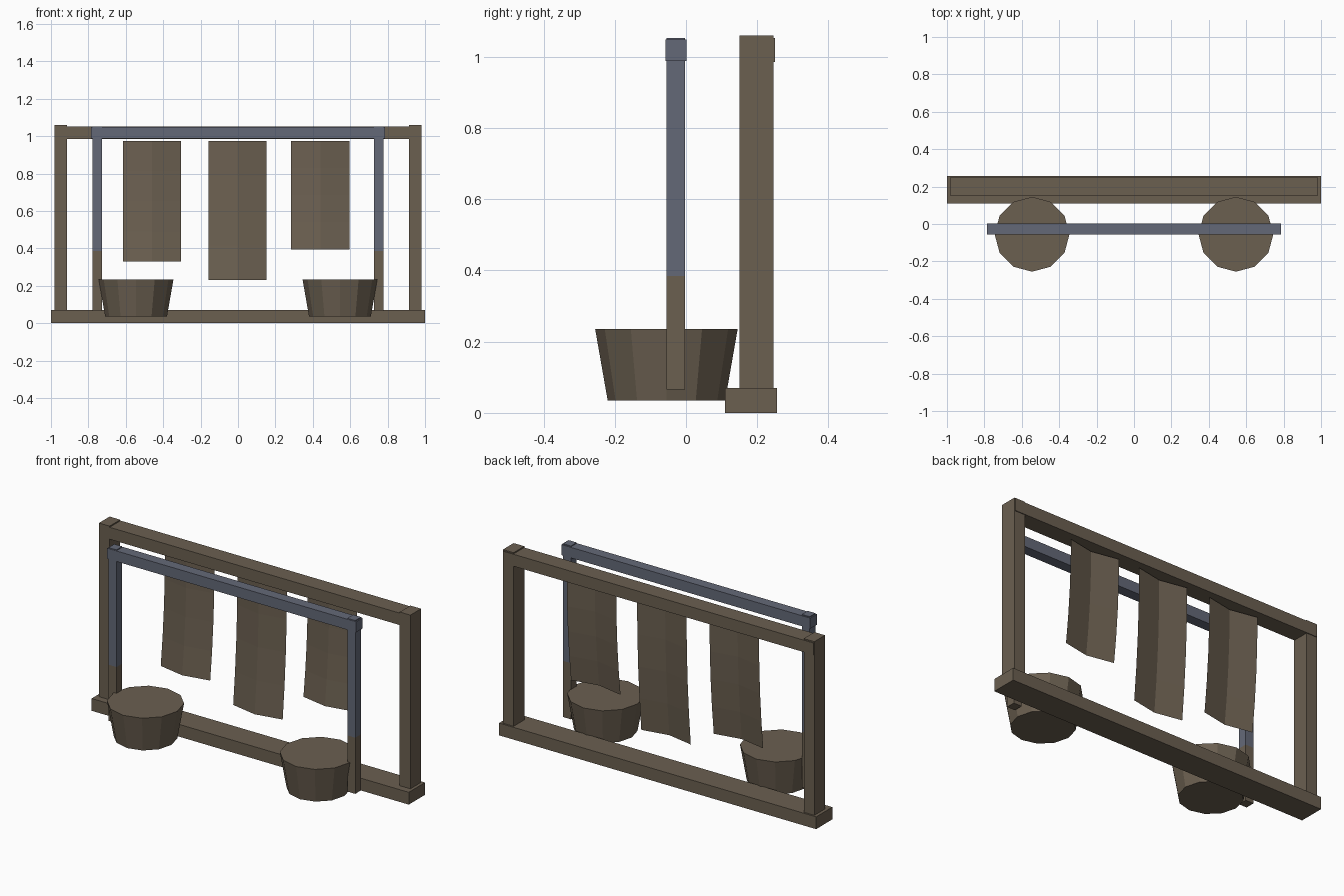
import bpy
import bmesh
import math

cube = bpy.data.objects.get("Cube")
if cube:
    bpy.data.objects.remove(cube, do_unlink=True)


def make_material(name, color):
    mat = bpy.data.materials.new(name)
    mat.use_nodes = True
    mat.diffuse_color = color
    mat.node_tree.nodes["Principled BSDF"].inputs["Base Color"].default_value = color
    return mat


WOOD = make_material("brown wood", (0.147, 0.116, 0.081, 1))
STEEL = make_material("blue grey paint", (0.127, 0.141, 0.187, 1))


def finish(name, bm, mat):
    mesh = bpy.data.meshes.new(name)
    bm.to_mesh(mesh)
    bm.free()
    mesh.materials.append(mat)
    obj = bpy.data.objects.new(name, mesh)
    bpy.context.collection.objects.link(obj)
    return obj


def box(name, xs, ys, zs, mat):
    bm = bmesh.new()
    bmesh.ops.create_cube(bm, size=1)
    for v in bm.verts:
        for axis, (low, high) in enumerate((xs, ys, zs)):
            v.co[axis] = high if v.co[axis] > 0 else low
    return finish(name, bm, mat)


def bucket(name, x):
    bm = bmesh.new()
    bmesh.ops.create_cone(bm, cap_ends=True, segments=12,
                          radius1=0.165, radius2=0.2, depth=0.2)
    bmesh.ops.translate(bm, verts=bm.verts, vec=(x, -0.055, 0.135))
    return finish(name, bm, WOOD)


def cloth(name, x, bottom, top=0.975, width=0.312, columns=2, rows=4):
    # Hanging sheet that bows forward in the middle and towards its hem
    bm = bmesh.new()
    grid = []
    for r in range(rows + 1):
        t = r / rows
        row = []
        for c in range(columns + 1):
            u = c / columns
            y = 0.222 - 0.038 * t ** 2 - 0.03 * math.sin(math.pi * u)
            row.append(bm.verts.new((x + (u - 0.5) * width, y, top + (bottom - top) * t)))
        grid.append(row)
    for upper, lower in zip(grid, grid[1:]):
        for c in range(columns):
            bm.faces.new((upper[c], lower[c], lower[c + 1], upper[c + 1]))
    return finish(name, bm, WOOD)


# Rear frame
box("base_beam", (-1, 1), (0.11, 0.256), (0, 0.07), WOOD)
box("top_beam", (-0.98, 0.98), (0.151, 0.25), (0.985, 1.053), WOOD)

# Paired posts and buckets
for side, s in (("left", 1), ("right", -1)):
    box(f"{side}_rear_post", sorted((s * 0.915, s * 0.982)), (0.15, 0.246), (0.07, 1.06), WOOD)
    inner = sorted((s * 0.728, s * 0.778))
    box(f"{side}_front_post", inner, (-0.055, -0.003), (0.385, 1.053), STEEL)
    box(f"{side}_front_post_foot", inner, (-0.055, -0.003), (0.065, 0.385), WOOD)
    bucket(f"{side}_bucket", s * 0.545)

# Front rail
box("front_rail", (-0.785, 0.785), (-0.057, 0.002), (0.988, 1.048), STEEL)

# Hanging cloths
cloth("right_cloth", -0.46, 0.33)
cloth("middle_cloth", -0.003, 0.23)
cloth("left_cloth", 0.44, 0.395)
